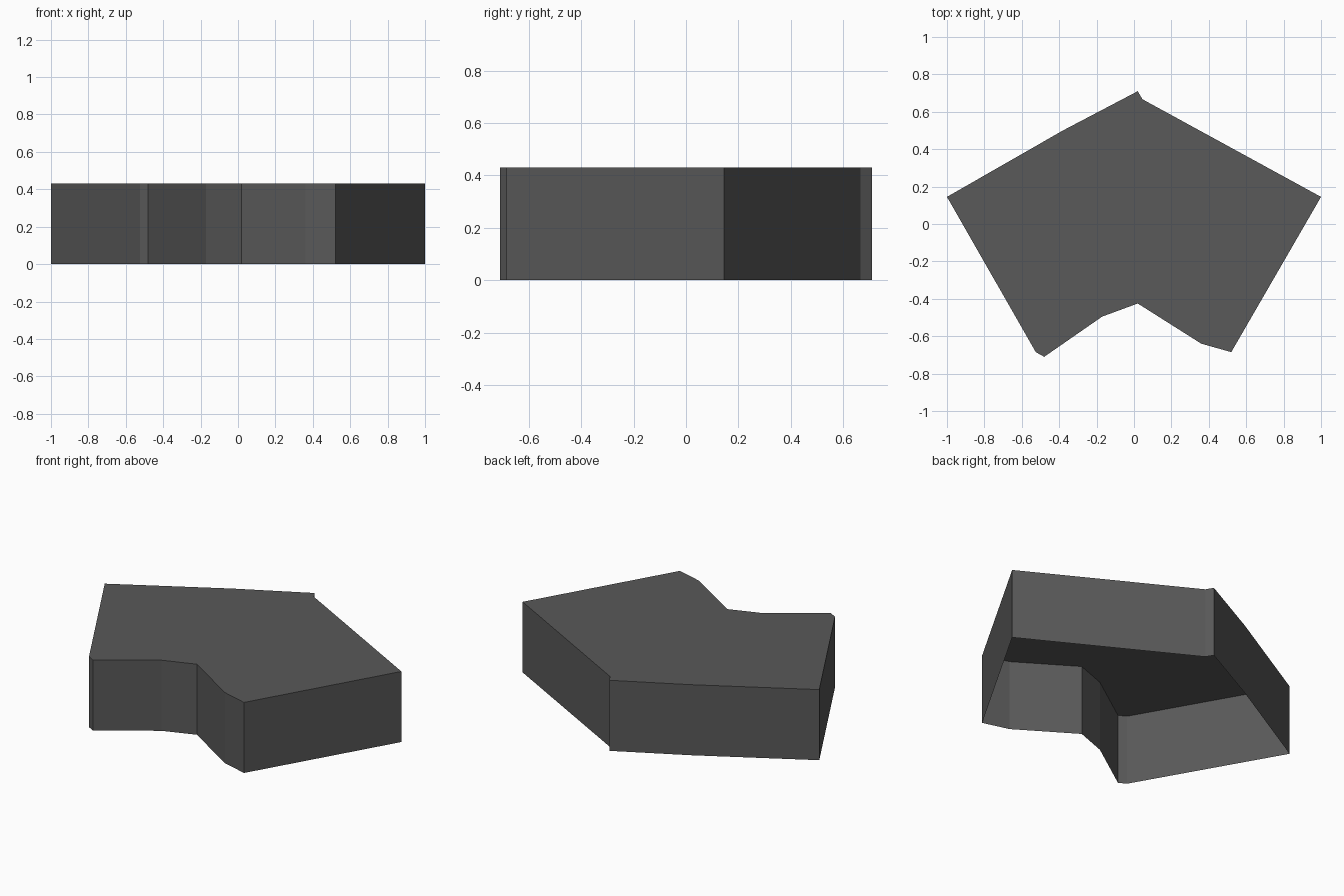
import bpy, bmesh

if "Cube" in bpy.data.objects:
    bpy.data.objects.remove(bpy.data.objects["Cube"])

# Single flat colour
grey = bpy.data.materials.new("dark grey")
grey.diffuse_color = (0.1, 0.1, 0.1, 1)
grey.use_nodes = True
grey.node_tree.nodes["Principled BSDF"].inputs["Base Color"].default_value = grey.diffuse_color

HEIGHT = 0.43
# Building footprint, counter-clockwise
footprint = [(-1, .145), (-.525, -.685), (-.48, -.71), (-.17, -.495),
             (.02, -.425), (.36, -.64), (.52, -.685), (1, .145),
             (.045, .667), (.02, .71), (-.38, .50)]

# Flat roof with outer walls, open underneath
bm = bmesh.new()
low = [bm.verts.new((x, y, 0)) for x, y in footprint]
high = [bm.verts.new((x, y, HEIGHT)) for x, y in footprint]
bm.faces.new(high)
n = len(footprint)
for i in range(n):
    j = (i + 1) % n
    bm.faces.new((low[i], low[j], high[j], high[i]))

mesh = bpy.data.meshes.new("building_block")
bm.to_mesh(mesh)
bm.free()
mesh.materials.append(grey)
block = bpy.data.objects.new("building_block", mesh)
bpy.context.collection.objects.link(block)
